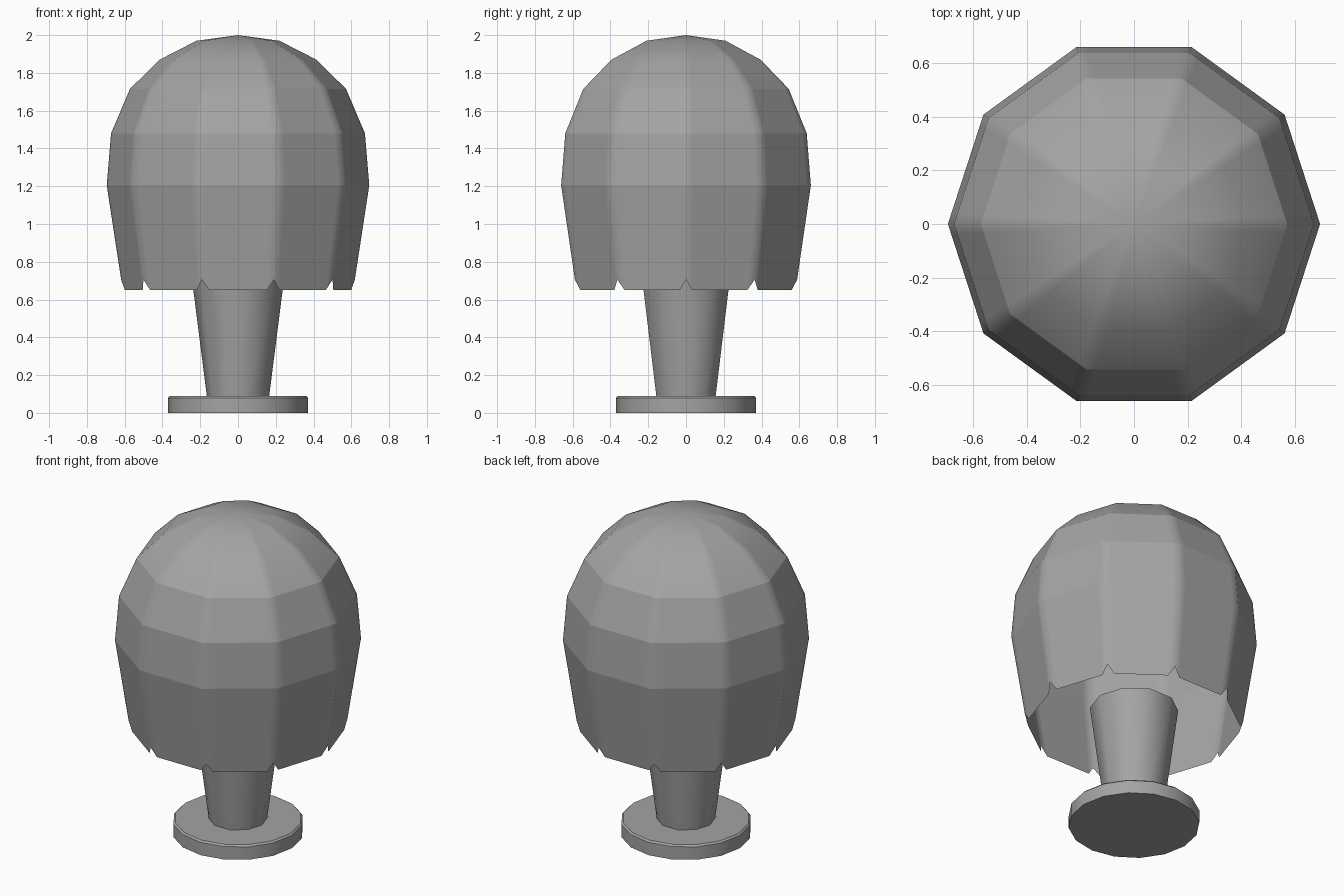
import bpy
import bmesh
from math import cos, sin, tau

cube = bpy.data.objects.get("Cube")
if cube:
    bpy.data.objects.remove(cube)

grey = bpy.data.materials.new("plain grey")
grey.use_nodes = True
colour = (0.37, 0.37, 0.37, 1)
grey.diffuse_color = colour
grey.node_tree.nodes["Principled BSDF"].inputs["Base Color"].default_value = colour


def circle(sides):
    return [(cos(tau * i / sides), sin(tau * i / sides)) for i in range(sides)]


def ribbed_outline(sides, inset):
    """Polygon outline with an extra point either side of each corner."""
    corners = circle(sides)
    points = []
    for i, (x, y) in enumerate(corners):
        nx, ny = corners[(i + 1) % sides]
        points.append((x, y))
        for t in (inset, 1 - inset):
            points.append((x + (nx - x) * t, y + (ny - y) * t))
    return points


def lathe(name, outline, profile, sharp_rings=(), bottom=True, top=True, peak=None):
    """Stack scaled outlines along (radius, z), hardening chosen rings."""
    bm = bmesh.new()
    rings = [[bm.verts.new((x * r, y * r, z)) for x, y in outline] for r, z in profile]
    n = len(outline)
    for low, high in zip(rings, rings[1:]):
        for i in range(n):
            j = (i + 1) % n
            bm.faces.new((low[i], low[j], high[j], high[i]))
    if bottom:
        bm.faces.new(rings[0][::-1])
    if peak is not None:
        tip = bm.verts.new((0, 0, peak))
        for i in range(n):
            bm.faces.new((rings[-1][i], rings[-1][(i + 1) % n], tip))
    elif top:
        bm.faces.new(rings[-1])
    for face in bm.faces:
        face.smooth = True
    for k in sharp_rings:
        for i in range(n):
            edge = bm.edges.get((rings[k][i], rings[k][(i + 1) % n]))
            edge.smooth = False
    # Lift the corners of an open hem into small notches
    if not bottom:
        for v in rings[0][::3]:
            v.co.x *= 1.014
            v.co.y *= 1.014
            v.co.z += 0.055
    mesh = bpy.data.meshes.new(name)
    bm.to_mesh(mesh)
    bm.free()
    mesh.materials.append(grey)
    obj = bpy.data.objects.new(name, mesh)
    bpy.context.collection.objects.link(obj)
    return obj


# Round foot with a narrow chamfer
lathe("base", circle(16), [(0.37, 0), (0.37, 0.08), (0.36, 0.09)], (0, 1, 2))

# Flared stem, ending just inside the shade
lathe("stem", circle(10), [(0.165, 0.088), (0.25, 0.757)], (0, 1))

# Open domed shade with notched hem
lathe("shade", ribbed_outline(10, 0.095),
      [(0.61, 0.65), (0.695, 1.205), (0.672, 1.48), (0.572, 1.715),
       (0.415, 1.87), (0.22, 1.97)],
      (1, 2, 3), bottom=False, peak=2.0)
